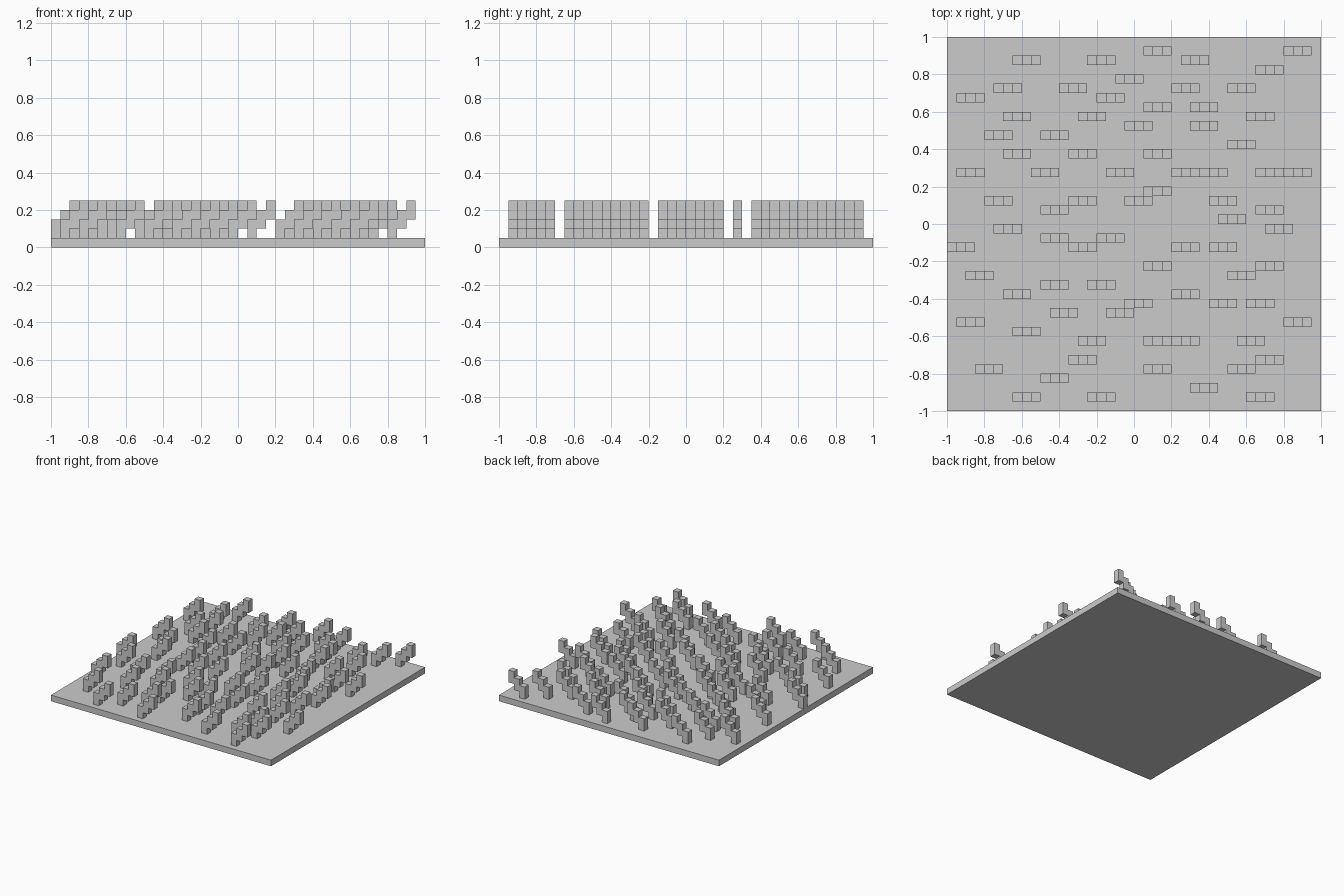
import bpy
import bmesh
from mathutils import Vector

default_cube = bpy.data.objects.get("Cube")
if default_cube:
    bpy.data.objects.remove(default_cube, do_unlink=True)

CELL = 0.05

# Single grey material
grey = bpy.data.materials.new("grey")
grey.use_nodes = True
colour = (0.6, 0.6, 0.6, 1)
grey.diffuse_color = colour
grey.node_tree.nodes["Principled BSDF"].inputs["Base Color"].default_value = colour


def prism_mesh(name, profile, depth):
    """Extrude an x-z profile, given in cells, along +y by depth cells."""
    bm = bmesh.new()
    face = bm.faces.new([bm.verts.new((x * CELL, 0, z * CELL)) for x, z in profile])
    extruded = bmesh.ops.extrude_face_region(bm, geom=[face])["geom"]
    verts = [v for v in extruded if isinstance(v, bmesh.types.BMVert)]
    bmesh.ops.translate(bm, verts=verts, vec=Vector((0, depth * CELL, 0)))
    bmesh.ops.recalc_face_normals(bm, faces=bm.faces[:])
    mesh = bpy.data.meshes.new(name)
    bm.to_mesh(mesh)
    bm.free()
    mesh.materials.append(grey)
    return mesh


def place(name, mesh, column, row, level):
    """Put a mesh on the grid, counted from the front left corner."""
    obj = bpy.data.objects.new(name, mesh)
    obj.location = (column * CELL - 1, row * CELL - 1, level * CELL)
    bpy.context.scene.collection.objects.link(obj)
    return obj


# Base plate
plate = prism_mesh("base_plate", [(0, 0), (40, 0), (40, 1), (0, 1)], 40)
place("base_plate", plate, 0, 0, 0)

# Stair block: three columns, each two cells tall and one cell higher than the last
lower, upper = [], []
for step in range(3):
    lower += [(step, step), (step + 1, step)]
    upper += [(step, step + 2), (step + 1, step + 2)]
stair = prism_mesh("stair_block", lower + upper[::-1], 1)

# Left-hand column of every stair block, by grid row from front to back
layout = {
    1: "7 15 32", 2: "26", 3: "10", 4: "3 21 30", 5: "13 33",
    7: "14 21 24 31", 8: "7", 9: "1 36", 10: "11 17", 11: "19 28 32",
    12: "6 24", 13: "10 15", 14: "2 30", 15: "21 33", 17: "0 13 24 28",
    18: "10 16", 19: "5 34", 20: "29", 21: "10 33", 22: "4 13 19 28",
    23: "21", 25: "1 9 17 24 27 33 36", 27: "6 13 21", 28: "30",
    29: "4 10", 30: "19 26", 31: "6 14 32", 32: "21 26", 33: "1 16",
    34: "5 12 24 30", 35: "18", 36: "33", 37: "7 15 25", 38: "21 36",
}
for row, columns in layout.items():
    for column in columns.split():
        place("stair_block", stair, int(column), row, 1)
